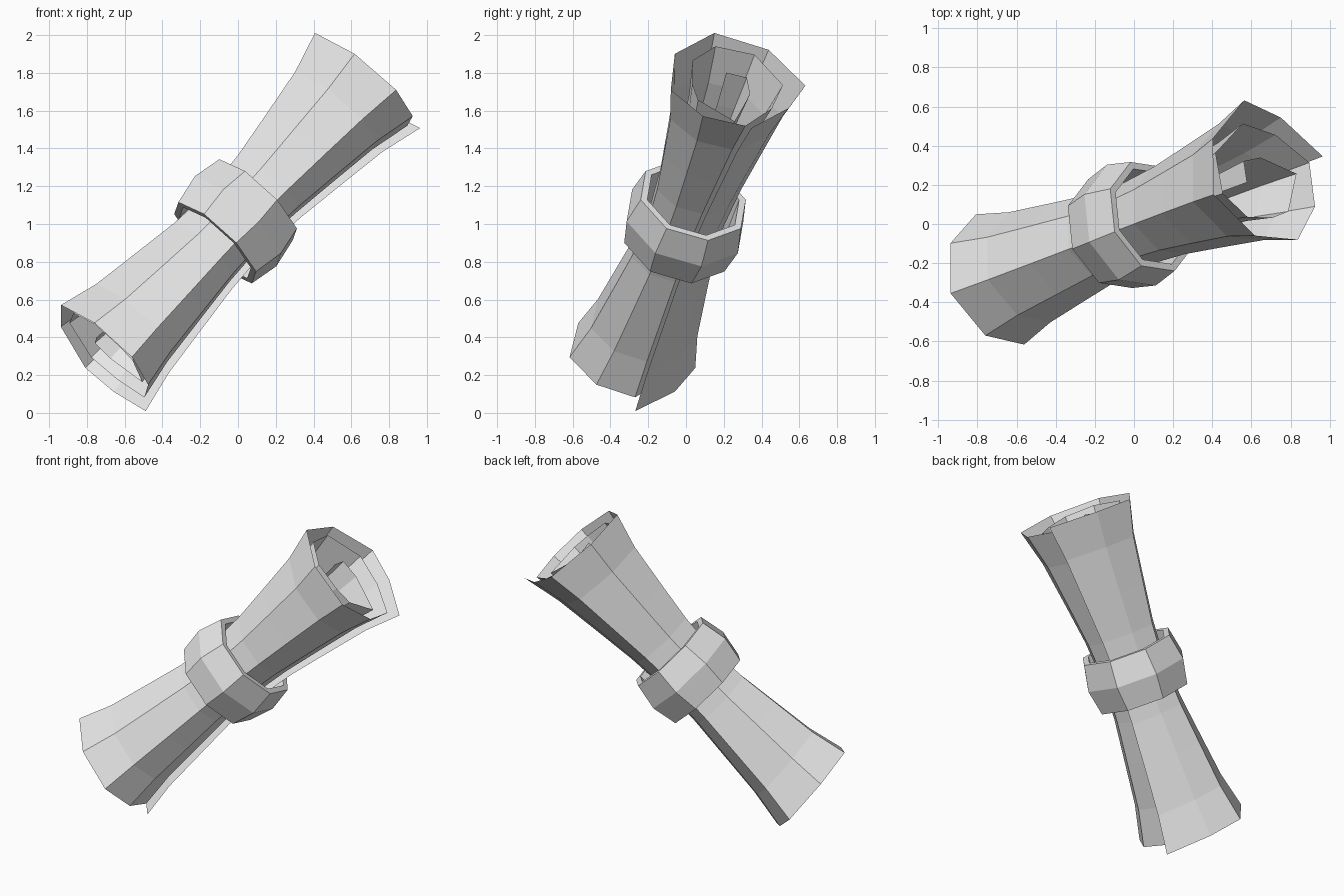
import bpy
import bmesh
import math
from mathutils import Matrix, Vector

cube = bpy.data.objects.get("Cube")
if cube:
    bpy.data.objects.remove(cube)

mat = bpy.data.materials.new("pale_grey")
mat.use_nodes = True
GREY = (0.8, 0.8, 0.8, 1)
mat.diffuse_color = GREY
mat.node_tree.nodes["Principled BSDF"].inputs["Base Color"].default_value = GREY

# Tilted frame: local z runs along the scroll
axis = Vector((0.664, 0.268, 0.698)).normalized()
side = Vector((0, 0, 1)).cross(axis).normalized()
up = axis.cross(side)
frame = Matrix.Translation((0, 0, 1)) @ Matrix((side, up, axis)).transposed().to_4x4()


def build(name, rows, close_around=False, close_along=False):
    """Skin a grid of points, one list of points per row."""
    bm = bmesh.new()
    grid = [[bm.verts.new(frame @ Vector(p)) for p in row] for row in rows]
    n, m = len(grid), len(grid[0])
    for i in range(n if close_along else n - 1):
        for j in range(m if close_around else m - 1):
            k, l = (i + 1) % n, (j + 1) % m
            bm.faces.new((grid[i][j], grid[i][l], grid[k][l], grid[k][j]))
    bmesh.ops.recalc_face_normals(bm, faces=bm.faces)
    mesh = bpy.data.meshes.new(name)
    bm.to_mesh(mesh)
    bm.free()
    mesh.materials.append(mat)
    obj = bpy.data.objects.new(name, mesh)
    bpy.context.collection.objects.link(obj)
    return obj


# Rolled sheet: spiral section (across, up, half length), outer edge first
spiral = [
    (-.054, -.337, 1.088), (.208, -.191, 1.073), (.362, -.021, 1.055),
    (.258, .264, 1.029), (.005, .407, 1.017), (-.265, .264, 1.023),
    (-.375, .004, 1.03), (-.263, -.195, 1.037), (-.055, -.278, 1.042),
    (.14, -.15, 1.03), (.26, .02, 1.02), (.186, .26, 1.0),
    (-.01, .328, 1.0), (-.168, .235, 1.0), (-.225, .07, 1.0),
    (-.23, -.045, 1.0), (-.079, -.205, 1.0), (.07, -.017, 1.0),
    (.09, .1, 1.0), (-.012, .14, 1.0),
]
# Flare: position along the half length -> section scale
flare = [(0, .59), (.25, .635), (.5, .73), (.78, .84), (1, 1)]
stations = [(-t, s) for t, s in reversed(flare[1:])] + flare

rows = []
for t, s in stations:
    twist = Matrix.Rotation(math.radians(2.5 * t), 2)
    row = []
    for a, b, half in spiral:
        p = twist @ Vector((a, b)) * s * (1 + 0.035 * t)
        row.append((p.x, p.y, t * half))
    rows.append(row)
build("rolled_sheet", rows)

# Octagonal band around the waist, bulging in the middle
band = [(.3, -.163), (.333, 0), (.3, .163), (.262, .163), (.262, -.163)]
ring = []
for r, z in band:
    angles = [math.radians(45 * i) for i in range(8)]
    ring.append([(r * math.cos(a), r * math.sin(a) + .02, z) for a in angles])
build("band", ring, close_around=True, close_along=True)
